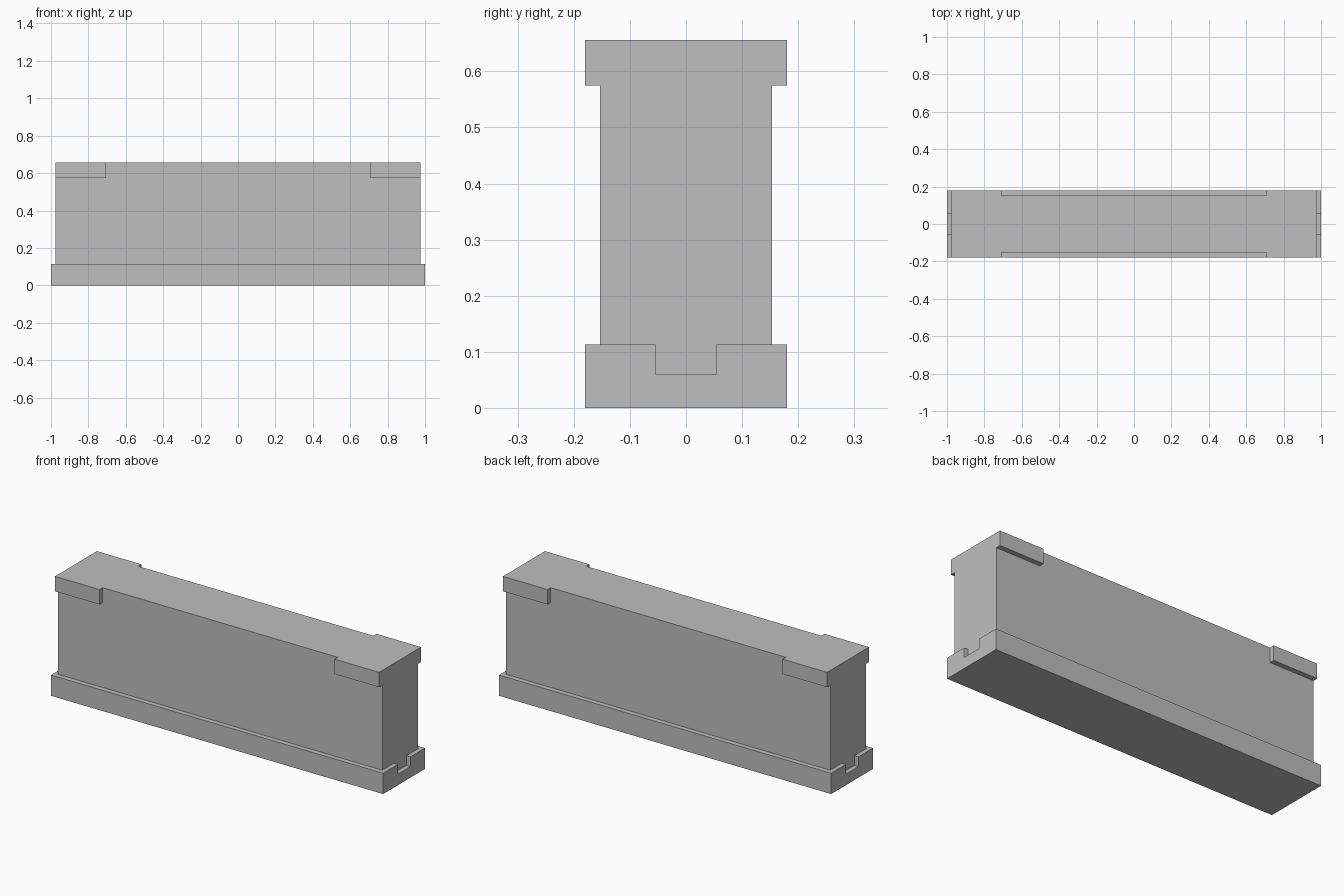
import bpy
import bmesh
from mathutils import Vector

cube = bpy.data.objects.get("Cube")
if cube:
    bpy.data.objects.remove(cube, do_unlink=True)

# Key dimensions
HALF_LENGTH = 1.0
HALF_DEPTH = 0.18
BASE_TOP = 0.113
GROOVE_HALF, GROOVE_FLOOR = 0.054, 0.06
BODY_X, BODY_Y, BODY_BOTTOM, BODY_TOP = 0.976, 0.153, 0.03, 0.656
LUG_X, LUG_BOTTOM = 0.708, 0.575

grey = bpy.data.materials.new("light_grey")
grey.use_nodes = True
colour = (0.52, 0.52, 0.52, 1)
grey.diffuse_color = colour
grey.node_tree.nodes["Principled BSDF"].inputs["Base Color"].default_value = colour


def prism(name, outline, sweep):
    """Extrude a closed 3D outline along a sweep vector."""
    bm = bmesh.new()
    face = bm.faces.new([bm.verts.new(p) for p in outline])
    result = bmesh.ops.extrude_face_region(bm, geom=[face])
    verts = [v for v in result["geom"] if isinstance(v, bmesh.types.BMVert)]
    bmesh.ops.translate(bm, vec=Vector(sweep), verts=verts)
    if face.is_valid and len(face.link_loops if hasattr(face, "link_loops") else face.loops) and \
            any(len(e.link_faces) > 2 for e in face.edges):
        bm.faces.remove(face)
    if any(len(e.link_faces) == 1 for e in bm.edges):
        bmesh.ops.holes_fill(bm, edges=[e for e in bm.edges if len(e.link_faces) == 1])
    bmesh.ops.recalc_face_normals(bm, faces=bm.faces)
    mesh = bpy.data.meshes.new(name)
    bm.to_mesh(mesh)
    bm.free()
    mesh.materials.append(grey)
    obj = bpy.data.objects.new(name, mesh)
    bpy.context.collection.objects.link(obj)
    return obj


# Base: slab with a groove along its length, open at both ends
half = [(HALF_DEPTH, 0), (HALF_DEPTH, BASE_TOP),
        (GROOVE_HALF, BASE_TOP), (GROOVE_HALF, GROOVE_FLOOR)]
section = half + [(-y, z) for y, z in reversed(half)]
prism("base", [(-HALF_LENGTH, y, z) for y, z in section], (2 * HALF_LENGTH, 0, 0))

# Body: block seated in the base, cut back to leave a lug at each top corner
block = [(-BODY_X, BODY_BOTTOM), (BODY_X, BODY_BOTTOM),
         (BODY_X, BODY_TOP), (-BODY_X, BODY_TOP)]
body = prism("body", [(x, -HALF_DEPTH, z) for x, z in block], (0, 2 * HALF_DEPTH, 0))

# T-shaped cutters for the front and back faces
half_t = [(1.2, -0.2), (1.2, LUG_BOTTOM), (LUG_X, LUG_BOTTOM), (LUG_X, 0.8)]
tee = half_t + [(-x, z) for x, z in reversed(half_t)]
for side, name in ((-1, "front_cutter"), (1, "back_cutter")):
    cutter = prism(name, [(x, side * BODY_Y, z) for x, z in tee], (0, side * 0.2, 0))
    cutter.hide_render = True
    cutter.hide_set(True)
    cut = body.modifiers.new(name, "BOOLEAN")
    cut.operation = "DIFFERENCE"
    cut.solver = "EXACT"
    cut.object = cutter

# Apply the cuts and drop the cutters
bpy.context.view_layer.update()
graph = bpy.context.evaluated_depsgraph_get()
finished = bpy.data.meshes.new_from_object(body.evaluated_get(graph))
body.modifiers.clear()
body.data = finished
for name in ("front_cutter", "back_cutter"):
    bpy.data.objects.remove(bpy.data.objects[name], do_unlink=True)
